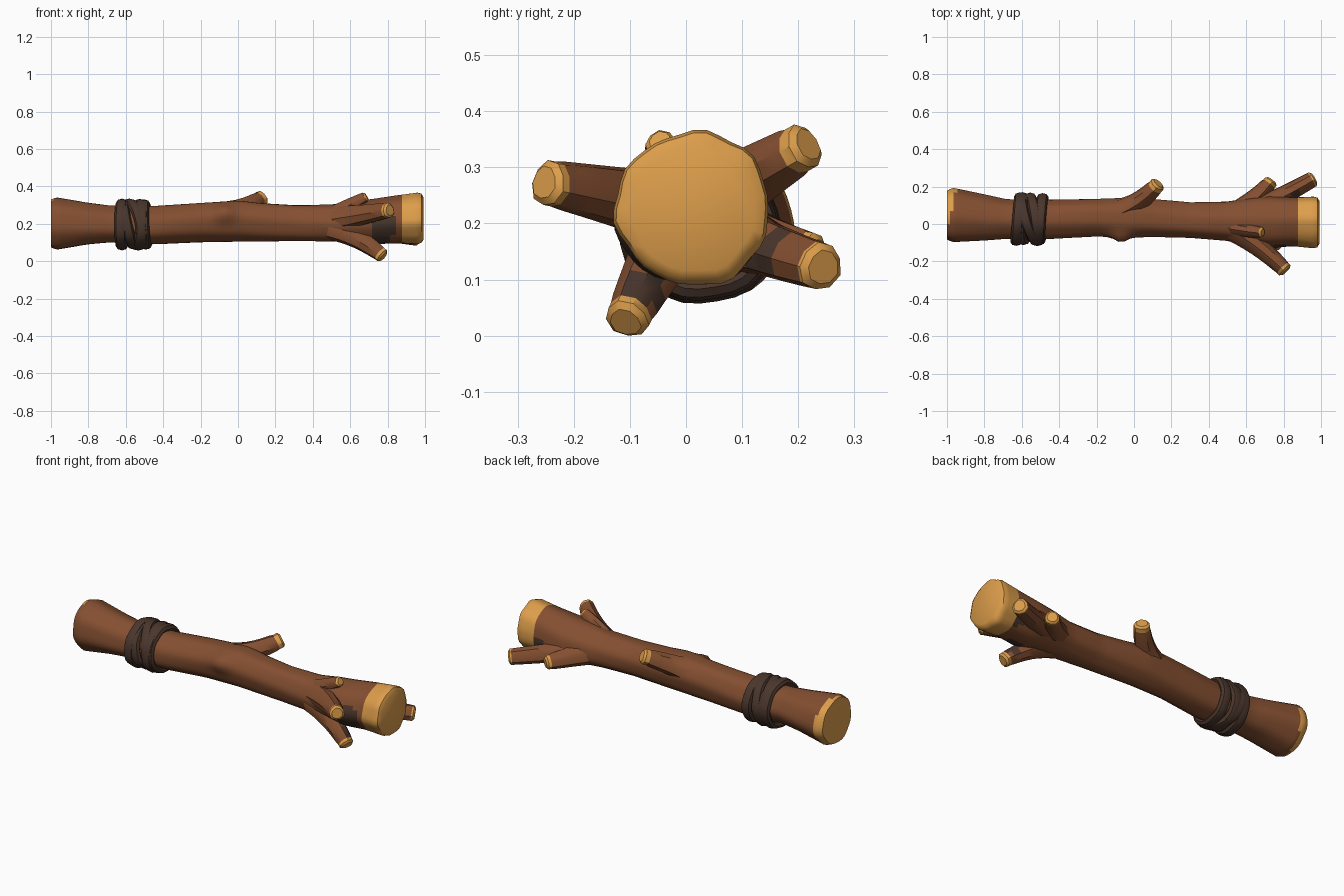
import bpy, bmesh, math
from math import sin, cos, pi, exp
from mathutils import Vector

if "Cube" in bpy.data.objects:
    bpy.data.objects.remove(bpy.data.objects["Cube"])


def material(name, rgb):
    m = bpy.data.materials.new(name)
    m.diffuse_color = (*rgb, 1)
    m.use_nodes = True
    m.node_tree.nodes["Principled BSDF"].inputs["Base Color"].default_value = m.diffuse_color
    return m


BARK = material("brown bark", (0.23, 0.078, 0.03))
WOOD = material("cut orange wood", (0.72, 0.34, 0.07))
DARK = material("dark brown", (0.068, 0.037, 0.025))


def build(name, rings, rule, closed=False):
    """Skin a list of point rings; close into a loop or cap both ends."""
    bm = bmesh.new()
    vs = [[bm.verts.new(p) for p in r] for r in rings]
    n = len(vs[0])
    for k in range(len(vs) if closed else len(vs) - 1):
        a, b = vs[k], vs[(k + 1) % len(vs)]
        for j in range(n):
            bm.faces.new((a[j], a[(j + 1) % n], b[(j + 1) % n], b[j]))
    if not closed:
        bm.faces.new(vs[0])
        bm.faces.new(vs[-1])
    bmesh.ops.recalc_face_normals(bm, faces=bm.faces[:])
    for f in bm.faces:
        f.material_index = rule(f.calc_center_median())
    me = bpy.data.meshes.new(name)
    bm.to_mesh(me)
    bm.free()
    for m in (BARK, WOOD, DARK):
        me.materials.append(m)
    ob = bpy.data.objects.new(name, me)
    bpy.context.collection.objects.link(ob)
    bpy.context.view_layer.objects.active = ob
    ob.select_set(True)
    bpy.ops.object.shade_smooth_by_angle(angle=math.radians(40))
    ob.select_set(False)
    return ob


# Trunk: x, y low, y high, z low, z high
STATIONS = [
    (-1.00, -0.085, 0.175, 0.085, 0.34), (-0.97, -0.10, 0.19, 0.072, 0.35),
    (-0.80, -0.09, 0.155, 0.10, 0.32), (-0.68, -0.08, 0.13, 0.11, 0.305),
    (-0.45, -0.08, 0.13, 0.10, 0.305), (-0.20, -0.065, 0.135, 0.115, 0.325),
    (0.00, -0.07, 0.14, 0.12, 0.34), (0.12, -0.07, 0.13, 0.12, 0.325),
    (0.30, -0.075, 0.115, 0.12, 0.312), (0.50, -0.09, 0.12, 0.115, 0.312),
    (0.62, -0.115, 0.14, 0.108, 0.33), (0.72, -0.125, 0.15, 0.10, 0.34),
    (0.85, -0.115, 0.145, 0.105, 0.36), (0.96, -0.125, 0.15, 0.10, 0.375),
    (0.98, -0.12, 0.145, 0.107, 0.37), (0.992, -0.10, 0.125, 0.125, 0.35),
]


def section(x):
    for a, b in zip(STATIONS, STATIONS[1:]):
        if x <= b[0]:
            t = (x - a[0]) / (b[0] - a[0])
            return [p + (q - p) * t for p, q in zip(a, b)][1:]
    return STATIONS[-1][1:]


def trunk_point(x, a, extra=0):
    y0, y1, z0, z1 = section(x)
    ridge = 1 + 0.022 * sin(3 * a + 5 * x) + 0.018 * sin(7 * a - 3 * x)
    if x > 0.8:
        ridge += 0.018 * sin(10 * a) * (x - 0.8) / 0.2
    # knot on the front
    da = (a - 2.75 + pi) % (2 * pi) - pi
    knot = 0.035 * exp(-(x + 0.07) ** 2 / 0.002 - da * da / 0.15)
    ry, rz = [h / 2 * ridge + knot + extra for h in (y1 - y0, z1 - z0)]
    return Vector((x, (y0 + y1) / 2 + ry * cos(a), (z0 + z1) / 2 + rz * sin(a)))


CROTCHES = [Vector(p) for p in
            ((0.79, -0.12, 0.20), (0.76, -0.07, 0.11), (0.86, 0.13, 0.17))]


def trunk_rule(c):
    if c.x > 0.875 + 0.012 * sin(40 * c.y) or c.x < -0.985 + 0.22 * (c.y - 0.03):
        return 1
    return 2 if any((c - p).length < 0.065 for p in CROTCHES) else 0


SIDES = 36
xs = [-1, -0.985, -0.965, -0.945] + [-0.915 + 0.032 * i for i in range(57)]
xs += [0.91, 0.945, 0.96, 0.98, 0.992]
trunk_rings = [[trunk_point(x, 2 * pi * j / SIDES) for j in range(SIDES)] for x in xs]
build("trunk", trunk_rings, trunk_rule)


# Branch stubs: swept along a curved path with a flared root and a cut tip
def branch(name, path, radii, cut=0.022, sides=9):
    p0, p1, p2 = map(Vector, path)
    r0, r1, r2 = radii
    end_dir = (p2 - p1).normalized()
    ctrl = 2 * p1 - (p0 + p2) / 2
    samples = []
    for i in range(9):
        t = i / 8
        p = p0 * (1 - t) ** 2 + ctrl * 2 * t * (1 - t) + p2 * t * t
        r = r0 + (r1 - r0) * t * 2 if t < 0.5 else r1 + (r2 - r1) * (t - 0.5) * 2
        d = ((ctrl - p0) * (1 - t) + (p2 - ctrl) * t).normalized()
        samples.append((p, d, r))
    d = samples[-1][1]
    samples[-1] = (p2 - d * cut, d, r2)
    samples += [(p2 - d * 0.006, d, r2), (p2 + d * 0.004, d, r2 * 0.72)]
    rings = []
    for p, d, r in samples:
        u = d.cross(Vector((0, 0, 1))).normalized()
        v = d.cross(u)
        rings.append([p + (u * cos(a) + v * sin(a)) * r * (1 + 0.05 * sin(3 * a))
                      for a in (2 * pi * j / sides for j in range(sides))])

    def rule(c):
        if (c - p2).dot(d) > -cut:
            return 1
        return 2 if any((c - q).length < 0.05 for q in CROTCHES) else 0
    build(name, rings, rule)


branch("middle_branch", [(-0.16, 0.04, 0.24), (0.0, 0.105, 0.285), (0.128, 0.215, 0.35)],
       (0.08, 0.056, 0.042), 0.03)
branch("lower_front_branch", [(0.50, -0.02, 0.19), (0.64, -0.06, 0.13), (0.775, -0.107, 0.037)],
       (0.07, 0.054, 0.040))
branch("front_branch", [(0.50, -0.01, 0.23), (0.66, -0.115, 0.255), (0.81, -0.25, 0.283)],
       (0.07, 0.055, 0.041))
branch("long_back_branch", [(0.60, 0.06, 0.20), (0.78, 0.145, 0.165), (0.96, 0.243, 0.133)],
       (0.07, 0.05, 0.043), 0.015)
branch("short_back_branch", [(0.53, 0.04, 0.21), (0.65, 0.14, 0.175), (0.735, 0.232, 0.155)],
       (0.07, 0.052, 0.038))
branch("top_stub", [(0.52, -0.02, 0.27), (0.61, -0.035, 0.315), (0.685, -0.045, 0.355)],
       (0.04, 0.036, 0.028), 0.006)


# Rope wrap: overlapping flattened loops that follow the trunk
def rope_loop(name, x, tilt, phase, lift):
    rings = []
    for i in range(28):
        a = 2 * pi * i / 28
        cx = x + tilt * cos(a + phase)
        base = trunk_point(-0.56, a, lift)
        out = Vector((0, cos(a), sin(a)))
        rings.append([Vector((cx, base.y, base.z)) + out * 0.021 * sin(b)
                      + Vector((0.031 * cos(b), 0, 0))
                      for b in (2 * pi * j / 8 for j in range(8))])
    build(name, rings, lambda c: 2, closed=True)


loops = [(-0.62, 0.010, 0.0, 0.017), (-0.585, 0.028, 1.2, 0.012),
         (-0.535, 0.022, 3.6, 0.016), (-0.497, 0.010, 0.5, 0.013),
         (-0.558, 0.045, 2.6, 0.018)]
for i, args in enumerate(loops):
    rope_loop(f"rope_wrap_{i + 1}", *args)

# Rest the lowest branch on the ground
bpy.context.view_layer.update()
obs = bpy.context.collection.objects
low = min((v.co.z for o in obs for v in o.data.vertices))
for o in obs:
    o.location.z -= low
